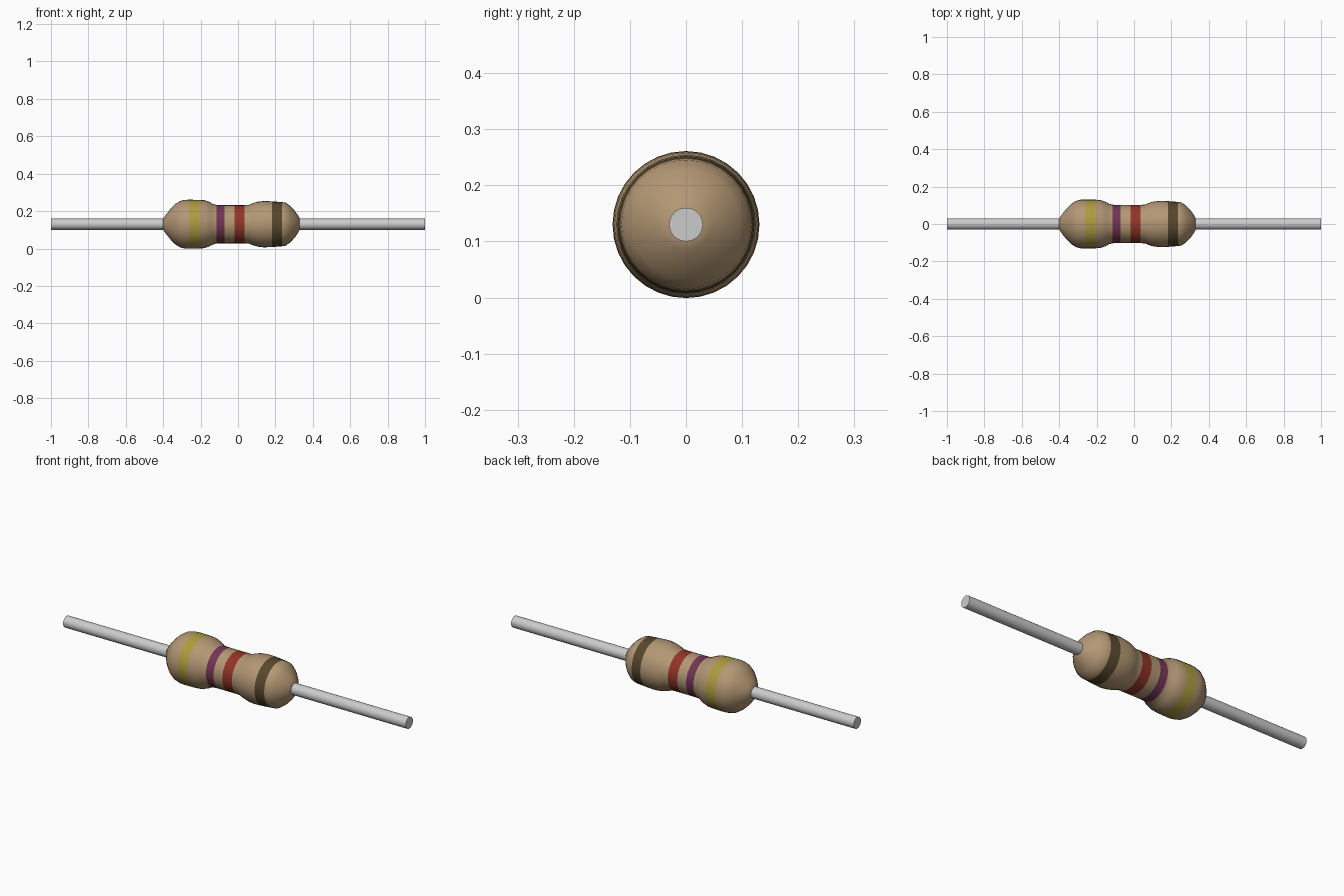
import bpy, bmesh, math

if "Cube" in bpy.data.objects:
    bpy.data.objects.remove(bpy.data.objects["Cube"])

SIDES = 32
AXIS_Z = 0.13


def material(name, rgb):
    m = bpy.data.materials.new(name)
    m.diffuse_color = (*rgb, 1)
    m.use_nodes = True
    m.node_tree.nodes["Principled BSDF"].inputs["Base Color"].default_value = m.diffuse_color
    return m


def lathe(name, profile, mats=(), smooth=35):
    """Revolve (x, radius, material index) points about the x axis, capping both ends."""
    bm = bmesh.new()
    rings = []
    for x, r, _ in profile:
        rings.append([bm.verts.new((x, r * math.cos(a), AXIS_Z + r * math.sin(a)))
                      for a in (2 * math.pi * i / SIDES for i in range(SIDES))])
    for a, b, p in zip(rings, rings[1:], profile):
        for i in range(SIDES):
            j = (i + 1) % SIDES
            bm.faces.new((a[i], a[j], b[j], b[i])).material_index = p[2]
    bm.faces.new(rings[0])
    bm.faces.new(rings[-1])
    bmesh.ops.recalc_face_normals(bm, faces=bm.faces)
    me = bpy.data.meshes.new(name)
    bm.to_mesh(me)
    bm.free()
    ob = bpy.data.objects.new(name, me)
    bpy.context.collection.objects.link(ob)
    for m in mats:
        me.materials.append(m)
    bpy.ops.object.select_all(action='DESELECT')
    ob.select_set(True)
    bpy.context.view_layer.objects.active = ob
    bpy.ops.object.shade_smooth_by_angle(angle=math.radians(smooth))
    return ob


TAN, YELLOW, PURPLE, RED, BROWN = range(5)
mats = [material("tan", (0.45, 0.31, 0.175)),
        material("yellow", (0.42, 0.33, 0.05)),
        material("purple", (0.17, 0.035, 0.09)),
        material("red", (0.29, 0.035, 0.02)),
        material("brown", (0.095, 0.065, 0.027))]

# Ceramic body: two bulges and a waist; the index colours the strip to the right
body = [(-0.40, 0.03, TAN), (-0.385, 0.052, TAN), (-0.36, 0.083, TAN),
        (-0.335, 0.108, TAN), (-0.31, 0.124, TAN), (-0.285, 0.13, TAN),
        (-0.26, 0.131, YELLOW), (-0.205, 0.13, TAN),
        (-0.18, 0.128, TAN), (-0.155, 0.12, TAN), (-0.135, 0.109, TAN),
        (-0.115, 0.103, PURPLE), (-0.072, 0.102, TAN),
        (-0.02, 0.102, RED), (0.035, 0.102, TAN),
        (0.06, 0.104, TAN), (0.08, 0.113, TAN), (0.105, 0.12, TAN),
        (0.14, 0.124, TAN), (0.182, 0.122, BROWN), (0.235, 0.118, TAN),
        (0.255, 0.115, TAN), (0.28, 0.097, TAN), (0.305, 0.07, TAN),
        (0.322, 0.046, TAN), (0.33, 0.03, TAN)]
lathe("resistor_body", body, mats, smooth=60)

# Wire leads
for name, x0, x1 in (("left_lead", -1.0, -0.39), ("right_lead", 1.0, 0.32)):
    lathe(name, [(x0, 0.03, 0), (x1, 0.03, 0)])
